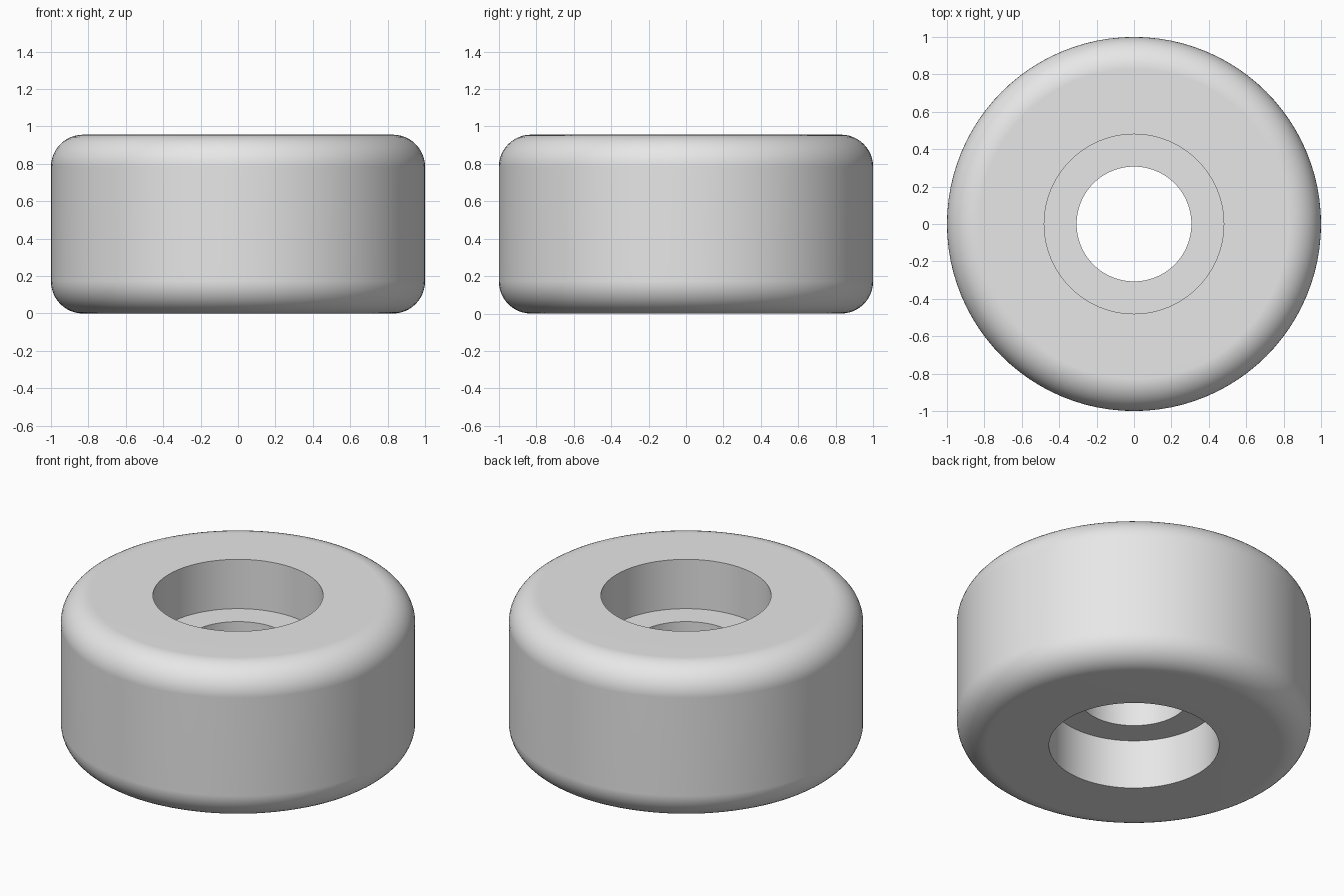
import bpy
import bmesh
import math
from mathutils import Vector

cube = bpy.data.objects.get("Cube")
if cube:
    bpy.data.objects.remove(cube, do_unlink=True)

# Main dimensions
RADIUS = 1.0
HEIGHT = 0.956
ROUNDING = 0.172
SEAT_RADIUS = 0.48
SEAT_DEPTH = 0.307
BORE_RADIUS = 0.307
SIDES = 96
ARC_STEPS = 12


def corner(cx, cz, start):
    """Quarter circle, counter-clockwise from the start angle."""
    steps = [start + math.pi / 2 * i / ARC_STEPS for i in range(ARC_STEPS + 1)]
    return [(cx + ROUNDING * math.cos(a), cz + ROUNDING * math.sin(a)) for a in steps]


def lathe(name, profile, material):
    """Revolve a closed (radius, height) profile around z."""
    bm = bmesh.new()
    verts = [bm.verts.new((r, 0, z)) for r, z in profile]
    edges = [bm.edges.new((v, verts[i - 1])) for i, v in enumerate(verts)]
    bmesh.ops.spin(bm, geom=verts + edges, cent=Vector(), axis=(0, 0, 1),
                   angle=math.tau, steps=SIDES, use_merge=True)
    bmesh.ops.remove_doubles(bm, verts=bm.verts, dist=0.0001)
    bmesh.ops.recalc_face_normals(bm, faces=bm.faces)
    mesh = bpy.data.meshes.new(name)
    bm.to_mesh(mesh)
    bm.free()
    mesh.materials.append(material)
    obj = bpy.data.objects.new(name, mesh)
    bpy.context.collection.objects.link(obj)
    return obj


# Plain grey material
grey = bpy.data.materials.new("light_grey")
grey.use_nodes = True
colour = (0.8, 0.8, 0.8, 1)
grey.diffuse_color = colour
grey.node_tree.nodes["Principled BSDF"].inputs["Base Color"].default_value = colour

# Rounded tread, then the recessed seats and the narrow bore between them
tread = (corner(RADIUS - ROUNDING, ROUNDING, -math.pi / 2)
         + corner(RADIUS - ROUNDING, HEIGHT - ROUNDING, 0))
upper = HEIGHT - SEAT_DEPTH
inside = [(SEAT_RADIUS, HEIGHT), (SEAT_RADIUS, upper), (BORE_RADIUS, upper),
          (BORE_RADIUS, SEAT_DEPTH), (SEAT_RADIUS, SEAT_DEPTH), (SEAT_RADIUS, 0)]
wheel = lathe("wheel", tread + inside, grey)

# Smooth curves, crisp rims and flat faces
bpy.ops.object.select_all(action="DESELECT")
wheel.select_set(True)
bpy.context.view_layer.objects.active = wheel
bpy.ops.object.shade_smooth_by_angle(angle=math.radians(30))
weighted = wheel.modifiers.new("flat_faces", "WEIGHTED_NORMAL")
weighted.keep_sharp = True
